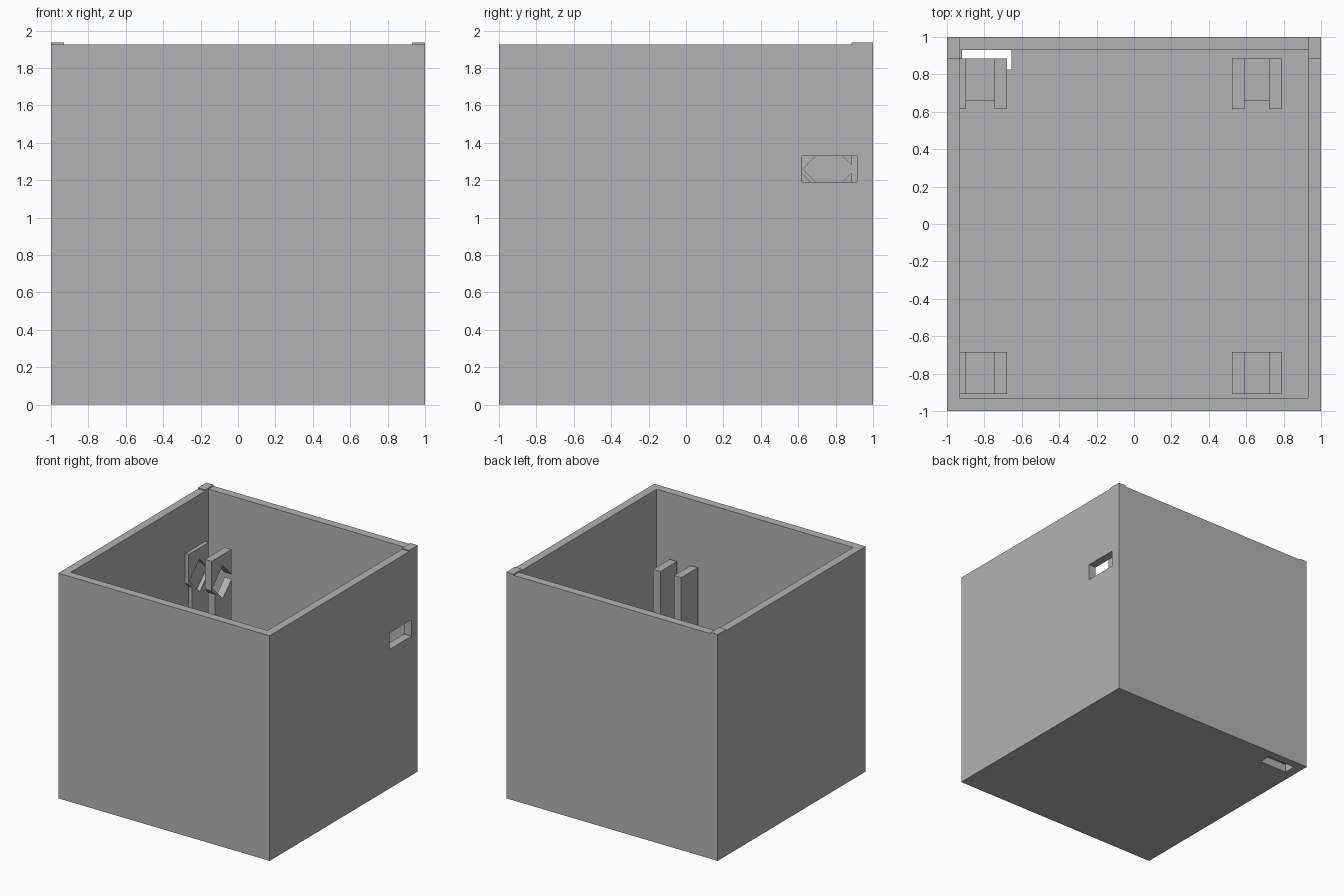
import bpy
import bmesh

cube = bpy.data.objects.get("Cube")
if cube:
    bpy.data.objects.remove(cube, do_unlink=True)

grey = bpy.data.materials.new("plain_grey")
grey.use_nodes = True
COLOR = (0.45, 0.45, 0.45, 1)
grey.diffuse_color = COLOR
grey.node_tree.nodes["Principled BSDF"].inputs["Base Color"].default_value = COLOR

WALL = 0.07
HEIGHT = 1.925


def prism(name, outline, x0, x1):
    """Extrude a (y, z) outline along x."""
    bm = bmesh.new()
    face = bm.faces.new([bm.verts.new((x0, y, z)) for y, z in outline])
    ext = bmesh.ops.extrude_face_region(bm, geom=[face])
    moved = [v for v in ext["geom"] if isinstance(v, bmesh.types.BMVert)]
    bmesh.ops.translate(bm, verts=moved, vec=(x1 - x0, 0, 0))
    bmesh.ops.recalc_face_normals(bm, faces=bm.faces[:])
    mesh = bpy.data.meshes.new(name)
    bm.to_mesh(mesh)
    bm.free()
    mesh.materials.append(grey)
    obj = bpy.data.objects.new(name, mesh)
    bpy.context.collection.objects.link(obj)
    return obj


def box(name, xs, ys, zs):
    (y0, y1), (z0, z1) = ys, zs
    return prism(name, [(y0, z0), (y1, z0), (y1, z1), (y0, z1)], *xs)


def cut(target, cutter):
    """Subtract a cutter, then discard it."""
    cutter.hide_render = True
    mod = target.modifiers.new("cut", "BOOLEAN")
    mod.operation = "DIFFERENCE"
    mod.solver = "EXACT"
    mod.object = cutter
    bpy.context.view_layer.objects.active = target
    bpy.ops.object.modifier_apply(modifier=mod.name)
    bpy.data.objects.remove(cutter, do_unlink=True)


# Open box with a side slot and a floor slot
inner = (WALL - 1, 1 - WALL)
shell = box("open_box", (-1, 1), (-1, 1), (0, HEIGHT))
cut(shell, box("cavity", inner, inner, (WALL, 3)))
cut(shell, box("side_slot", (0.9, 1.1), (0.62, 0.915), (1.19, 1.33)))
cut(shell, box("floor_slot", (-0.92, -0.655), (0.825, 0.93), (-0.1, 0.1)))

# Small raised tabs on the rear rim corners
for side, xs in (("right", (-1, WALL - 1)), ("left", (1 - WALL, 1))):
    box(f"rim_tab_{side}", xs, (0.885, 1), (HEIGHT - 0.02, 1.935))

# Rear support plate: notched head on a narrower stem
rear_plate = [
    (0.66, WALL), (0.885, WALL), (0.885, 1.24), (0.765, 1.12),
    (0.625, 1.26), (0.765, 1.40), (0.885, 1.28), (0.885, 1.495),
    (0.615, 1.495), (0.615, 1.24), (0.66, 1.195),
]
front_y = (-0.91, -0.685)

# Paired supports in each corner, joined by a lower block
pairs = {"right": ((-0.965, -0.898), (-0.745, -0.68)),
         "left": ((0.525, 0.592), (0.722, 0.79))}
for side, plates in pairs.items():
    for i, xs in enumerate(plates, 1):
        prism(f"rear_support_{side}_{i}", rear_plate, *xs)
        box(f"front_support_{side}_{i}", xs, front_y, (WALL, 1.37))
    gap = (plates[0][1], plates[1][0])
    box(f"rear_block_{side}", gap, (0.66, 0.885), (WALL, 0.8))
    box(f"front_block_{side}", gap, front_y, (WALL, 0.8))
